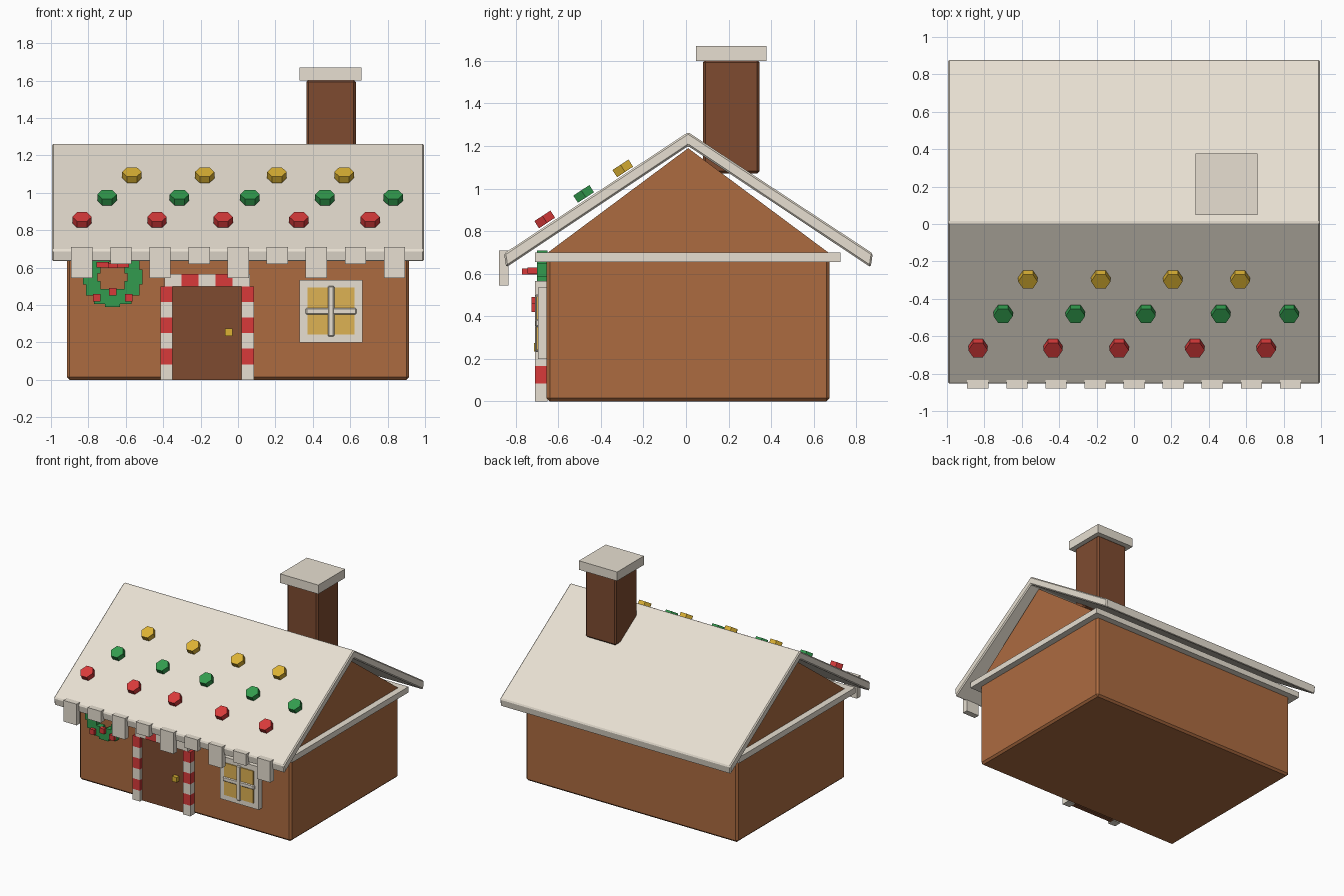
import bpy, bmesh, math
from mathutils import Vector

if "Cube" in bpy.data.objects:
    bpy.data.objects.remove(bpy.data.objects["Cube"])


def material(name, r, g, b):
    def lin(c):
        c /= 255
        return c / 12.92 if c <= 0.04045 else ((c + 0.055) / 1.055) ** 2.4
    m = bpy.data.materials.new(name)
    m.diffuse_color = (lin(r), lin(g), lin(b), 1)
    m.use_nodes = True
    m.node_tree.nodes["Principled BSDF"].inputs["Base Color"].default_value = m.diffuse_color
    return m


BROWN = material("gingerbread", 172, 107, 64)
DARK = material("dark chocolate", 126, 75, 48)
ICING = material("icing", 232, 224, 210)
RED = material("candy red", 216, 58, 58)
GREEN = material("candy green", 50, 155, 78)
GOLD = material("candy gold", 220, 178, 52)
GLASS = material("window amber", 222, 178, 84)


def finish(bm, name, mat, bevel=0):
    bmesh.ops.recalc_face_normals(bm, faces=bm.faces)
    me = bpy.data.meshes.new(name)
    bm.to_mesh(me)
    bm.free()
    ob = bpy.data.objects.new(name, me)
    bpy.context.collection.objects.link(ob)
    me.materials.append(mat)
    if bevel:
        mod = ob.modifiers.new("bevel", "BEVEL")
        mod.width = bevel
        mod.segments = 1
    return ob


def box(name, mat, x, y, z, bevel=0):
    """Box from (min, max) ranges on each axis."""
    bm = bmesh.new()
    bmesh.ops.create_cube(bm, size=1)
    for v in bm.verts:
        v.co = Vector([(a + b) / 2 + c * (b - a) for (a, b), c in zip((x, y, z), v.co)])
    return finish(bm, name, mat, bevel)


def extrude_x(name, mat, profile, half, bevel=0):
    """Extrude a (y, z) profile along x."""
    bm = bmesh.new()
    f = bm.faces.new([bm.verts.new((-half, y, z)) for y, z in profile])
    new = bmesh.ops.extrude_face_region(bm, geom=[f])["geom"]
    bmesh.ops.translate(bm, vec=(2 * half, 0, 0),
                        verts=[g for g in new if isinstance(g, bmesh.types.BMVert)])
    return finish(bm, name, mat, bevel)


# House body
box("walls", BROWN, (-0.915, 0.915), (-0.655, 0.675), (0, 0.67), 0.015)
box("eave_band", ICING, (-0.965, 0.965), (-0.71, 0.725), (0.655, 0.70))
extrude_x("gable", BROWN, [(-0.655, 0.695), (0.675, 0.695), (0.01, 1.19)], 0.915)

# Roof
extrude_x("roof", ICING, [(-0.855, 0.695), (-0.845, 0.63), (0.01, 1.20),
                          (0.868, 0.63), (0.878, 0.695), (0.01, 1.265)], 0.995, 0.008)

# Chimney
box("chimney", DARK, (0.365, 0.63), (0.08, 0.345), (1.07, 1.605), 0.012)
box("chimney_cap", ICING, (0.33, 0.66), (0.048, 0.378), (1.60, 1.67))

# Icing drips, long and short in turn
for i in range(9):
    cx = -0.835 + i * 0.209
    box("icing_drip", ICING, (cx - 0.057, cx + 0.057), (-0.88, -0.835),
        (0.62 if i % 2 else 0.545, 0.71))

# Candies lying on the front slope
slope = math.atan(0.655)
rows = [(-0.664, 0.855, RED, (-0.834, -0.433, -0.08, 0.326, 0.706)),
        (-0.481, 0.975, GREEN, (-0.70, -0.313, 0.064, 0.465, 0.83)),
        (-0.297, 1.095, GOLD, (-0.567, -0.178, 0.208, 0.567))]
for y, z, mat, xs in rows:
    for x in xs:
        bm = bmesh.new()
        bmesh.ops.create_cone(bm, cap_ends=True, segments=6, radius1=0.052,
                              radius2=0.052, depth=0.04)
        # put corners on the x axis
        if min(abs(v.co.y) for v in bm.verts) > 0.01:
            for v in bm.verts:
                v.co.x, v.co.y = v.co.y, -v.co.x
        ob = finish(bm, "roof_candy", mat)
        ob.location = (x, y, z)
        ob.rotation_euler.x = slope

# Door with knob
box("door", DARK, (-0.355, 0.025), (-0.685, -0.65), (0, 0.505))
box("door_knob", GOLD, (-0.07, -0.03), (-0.715, -0.68), (0.235, 0.275))

# Striped candy door frame
H = 0.0833
for x0 in (-0.415, 0.02):
    for i in range(6):
        box("door_post_stripe", RED if i % 2 else ICING, (x0, x0 + 0.065),
            (-0.71, -0.65), (i * H, (i + 1) * H))
for i in range(5):
    x0 = -0.393 + i * 0.0912
    box("door_lintel_stripe", RED if i % 2 else ICING, (x0, x0 + 0.0912),
        (-0.71, -0.65), (0.50, 0.565))

# Window
box("window_frame", ICING, (0.33, 0.665), (-0.695, -0.65), (0.20, 0.535))
box("window_glass", GLASS, (0.372, 0.623), (-0.702, -0.694), (0.242, 0.493))
box("window_upright", ICING, (0.48, 0.515), (-0.71, -0.69), (0.232, 0.503), 0.006)
box("window_crossbar", ICING, (0.362, 0.633), (-0.708, -0.69), (0.35, 0.385), 0.006)

# Wreath of blocks with berries and bow
WX, WZ = -0.67, 0.55
for i in range(12):
    a = i * math.pi / 6
    cx, cz = WX + 0.12 * math.cos(a), WZ + 0.12 * math.sin(a)
    box("wreath_leaf", GREEN, (cx - 0.04, cx + 0.04), (-0.70, -0.65), (cz - 0.04, cz + 0.04))
for dx, z in ((-0.085, 0.44), (0.085, 0.44), (0, 0.47)):
    cx = WX + dx
    box("wreath_berry", RED, (cx - 0.02, cx + 0.02), (-0.725, -0.695), (z - 0.02, z + 0.02))
for s in (-1, 1):
    cx = WX + s * 0.055
    box("wreath_bow_loop", RED, (cx - 0.032, cx + 0.032), (-0.745, -0.70), (0.60, 0.63))
box("wreath_bow_knot", RED, (WX - 0.025, WX + 0.025), (-0.77, -0.70), (0.597, 0.625))
